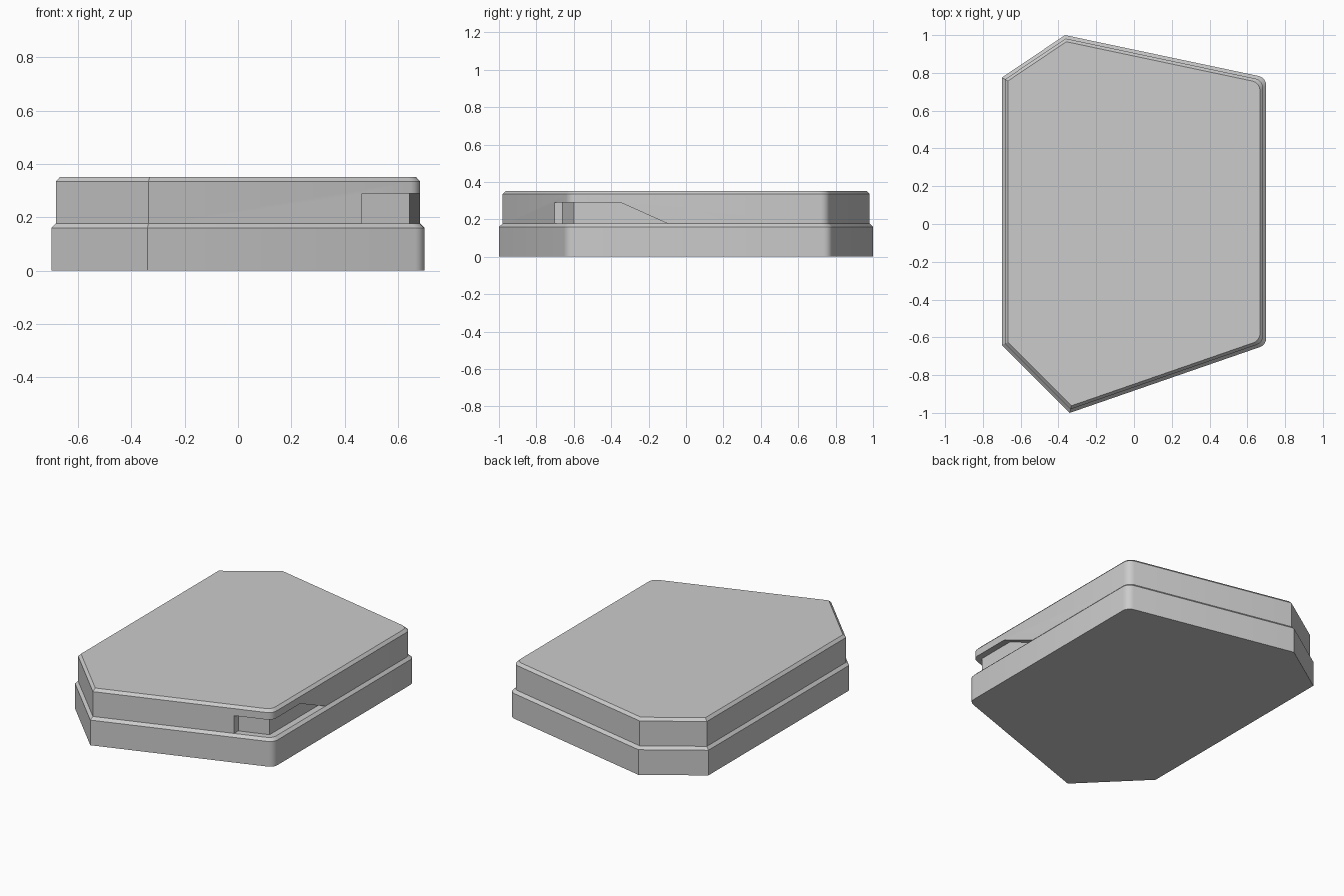
import bpy, bmesh, math
from mathutils import Vector

if "Cube" in bpy.data.objects:
    bpy.data.objects.remove(bpy.data.objects["Cube"])

# Sharp footprint, counter-clockwise, with corner rounding radius for each point
OUTLINE = [((0.70, -0.64), 0.05), ((0.70, 0.775), 0.05), ((-0.365, 1.0), 0),
           ((-0.70, 0.775), 0), ((-0.70, -0.64), 0), ((-0.34, -1.0), 0)]
SEGMENTS = 4


def footprint(inset, rounded=True):
    """Footprint moved inwards, with its right-hand corners rounded."""
    pts = [Vector(p) for p, r in OUTLINE]
    n, result = len(pts), []
    for i, (p, radius) in enumerate(OUTLINE):
        a = (pts[i] - pts[i - 1]).normalized()
        b = (pts[(i + 1) % n] - pts[i]).normalized()
        na, nb = Vector((-a.y, a.x)), Vector((-b.y, b.x))
        bisector = (na + nb) / (1 + na.dot(nb))
        corner = pts[i] + bisector * inset
        if not (radius and rounded):
            result.append(corner)
            continue
        centre = corner + bisector * radius
        start = math.atan2(-na.y, -na.x)
        turn = a.angle(b)
        for k in range(SEGMENTS + 1):
            t = start + turn * k / SEGMENTS
            result.append(centre + radius * Vector((math.cos(t), math.sin(t))))
    return result


def make_object(name, rings):
    """Closed solid skinned through rings of 3D points."""
    bm = bmesh.new()
    loops = [[bm.verts.new(p) for p in ring] for ring in rings]
    n = len(loops[0])
    for low, high in zip(loops, loops[1:]):
        for i in range(n):
            j = (i + 1) % n
            bm.faces.new((low[i], low[j], high[j], high[i]))
    bm.faces.new(loops[0][::-1])
    bm.faces.new(loops[-1])
    bmesh.ops.recalc_face_normals(bm, faces=bm.faces)
    mesh = bpy.data.meshes.new(name)
    bm.to_mesh(mesh)
    bm.free()
    obj = bpy.data.objects.new(name, mesh)
    bpy.context.collection.objects.link(obj)
    return obj


def slab(name, layers, rounded=True):
    """Slab from (inset, height) layers."""
    return make_object(name, [[(p.x, p.y, z) for p in footprint(d, rounded)]
                              for d, z in layers])


def activate(obj):
    bpy.ops.object.select_all(action='DESELECT')
    obj.select_set(True)
    bpy.context.view_layer.objects.active = obj


def subtract(target, cutter):
    mod = target.modifiers.new("cut", 'BOOLEAN')
    mod.operation = 'DIFFERENCE'
    mod.solver = 'EXACT'
    mod.object = cutter
    activate(target)
    bpy.ops.object.modifier_apply(modifier=mod.name)
    bpy.data.objects.remove(cutter)


# Lower and upper slabs with chamfered rims
base = slab("base_slab", [(0, 0), (0, 0.16), (0.017, 0.177)])
lid = slab("lid_slab", [(0.017, 0.17), (0.017, 0.335), (0.033, 0.352)])

# Finger notch wrapping round the front right corner, with a sloping end
profile = [(-0.95, 0.15), (-0.038, 0.15), (-0.35, 0.29), (-0.95, 0.29)]
notch = make_object("notch_cutter", [[(x, y, z) for y, z in profile] for x in (0.465, 0.85)])
core = slab("notch_core", [(0.057, 0.1), (0.057, 0.32)], rounded=False)
subtract(notch, core)
subtract(lid, notch)

for obj in (base, lid):
    activate(obj)
    bpy.ops.object.shade_smooth_by_angle(angle=math.radians(25))
